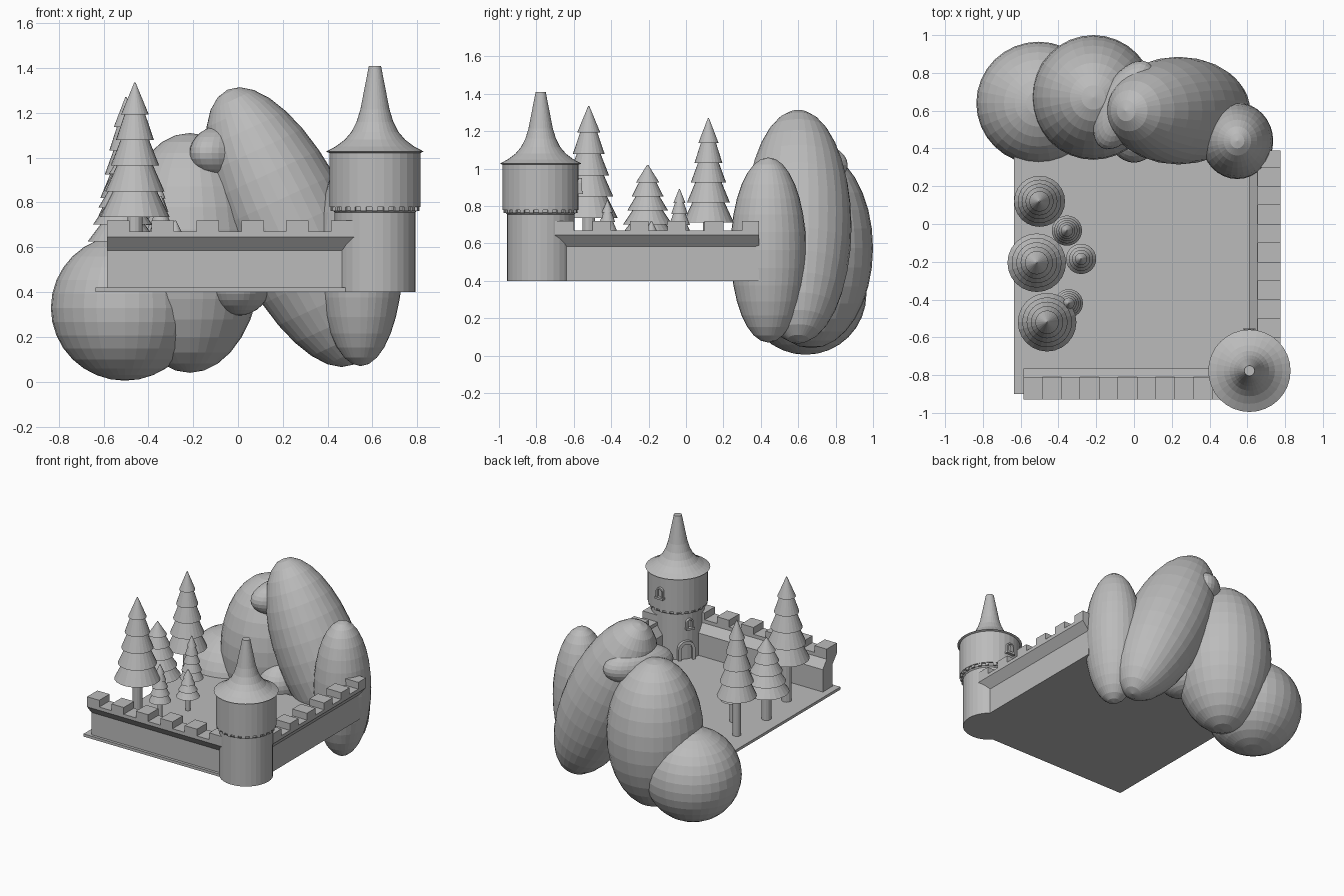
import bpy, bmesh
from math import pi, sin, cos, radians
from mathutils import Matrix, Vector

old = bpy.data.objects.get("Cube")
if old:
    bpy.data.objects.remove(old, do_unlink=True)

stone = bpy.data.materials.new("plain_grey")
stone.use_nodes = True
GREY = (0.5, 0.5, 0.5, 1)
stone.diffuse_color = GREY
stone.node_tree.nodes["Principled BSDF"].inputs["Base Color"].default_value = GREY


def finish(name, bm, matrix=Matrix()):
    bmesh.ops.recalc_face_normals(bm, faces=bm.faces)
    mesh = bpy.data.meshes.new(name)
    bm.to_mesh(mesh)
    bm.free()
    mesh.materials.append(stone)
    obj = bpy.data.objects.new(name, mesh)
    obj.matrix_world = matrix
    bpy.context.collection.objects.link(obj)
    return obj


def add_box(bm, lo, hi):
    lo, hi = Vector(lo), Vector(hi)
    m = Matrix.Translation((lo + hi) / 2) @ Matrix.Diagonal((*(hi - lo), 1))
    bmesh.ops.create_cube(bm, size=1, matrix=m)


def lathe(name, profile, loc, sides=32):
    """Revolve (radius, z) points around a vertical axis and cap the ends."""
    bm = bmesh.new()
    rings = [[bm.verts.new((r * cos(2 * pi * i / sides), r * sin(2 * pi * i / sides), z))
              for i in range(sides)] for r, z in profile]
    for a, b in zip(rings, rings[1:]):
        for i in range(sides):
            j = (i + 1) % sides
            bm.faces.new((a[i], a[j], b[j], b[i]))
    bm.faces.new(rings[0])
    bm.faces.new(rings[-1])
    return finish(name, bm, Matrix.Translation(loc))


def boulder(name, centre, radii, tilt=0, axis='Y'):
    bm = bmesh.new()
    bmesh.ops.create_uvsphere(bm, u_segments=32, v_segments=16, radius=1,
                              matrix=Matrix.Diagonal((*radii, 1)))
    finish(name, bm, Matrix.Translation(centre) @ Matrix.Rotation(radians(tilt), 4, axis))


def wall(name, length, merlons, matrix):
    """Wall along local x, outer side towards -y, top leaning outwards."""
    bm = bmesh.new()
    section = [(0, 0.4), (0, 0.585), (-0.05, 0.645), (-0.05, 0.67),
               (0.07, 0.67), (0.07, 0.645), (0.115, 0.585), (0.115, 0.4)]
    face = bm.faces.new([bm.verts.new((0, y, z)) for y, z in section])
    ext = bmesh.ops.extrude_face_region(bm, geom=[face])
    moved = [v for v in ext["geom"] if isinstance(v, bmesh.types.BMVert)]
    bmesh.ops.translate(bm, verts=moved, vec=(length, 0, 0))
    bm.faces.new([bm.verts.new((0, y, z)) for y, z in section])
    for start in merlons:
        add_box(bm, (start, -0.05, 0.665), (min(start + 0.1, length), 0.07, 0.72))
    finish(name, bm, matrix)


def arch(name, angle, radius, base, width, height, rim, sill=False):
    """Raised arched frame on the tower, facing the given compass angle."""
    bm = bmesh.new()

    def outline(w, top):
        pts = [(-w, 0)] + [(-w * cos(pi * i / 8), top + w * sin(pi * i / 8)) for i in range(9)]
        return pts + [(w, 0)]
    spring = height - width / 2
    outer, inner = outline(width / 2, spring), outline(width / 2 - rim, spring)
    layers = [[bm.verts.new((n, u, v)) for u, v in pts]
              for pts, n in ((outer, -0.03), (outer, 0.02), (inner, 0.02), (inner, -0.03))]
    for a, b in zip(layers, layers[1:]):
        for i in range(len(outer) - 1):
            bm.faces.new((a[i], a[i + 1], b[i + 1], b[i]))
    if sill:
        add_box(bm, (-0.03, -width * 0.6, -0.01), (0.025, width * 0.6, 0.005))
    m = (Matrix.Translation((TOWER[0], TOWER[1], base))
         @ Matrix.Rotation(radians(angle), 4, 'Z') @ Matrix.Translation((radius, 0, 0)))
    finish(name, bm, m)


def tree(name, x, y, top, radius, tiers=5):
    ground, height = 0.42, top - 0.42
    base = ground + 0.345 * height
    step = (top - base) / (tiers + 0.25)
    radii = [radius * (1 - 0.6 * i / (tiers - 1)) for i in range(tiers)]
    profile = [(radius * 0.2, base)]
    for i, r in enumerate(radii):
        z = base + i * step
        profile.append((r, z))
        if i < tiers - 1:
            profile.append((radii[i + 1] * 0.75, z + step))
    profile.append((0.003, top))
    lathe(name + "_foliage", profile, (x, y, 0), 24)
    lathe(name + "_trunk", [(radius * 0.22, ground - 0.01), (radius * 0.22, base + 0.02)], (x, y, 0), 12)


# Courtyard floor
bm = bmesh.new()
add_box(bm, (-0.635, -0.9, 0.4), (0.72, 0.4, 0.42))
finish("courtyard_floor", bm)

# Battlemented walls
wall("front_wall", 1.15, [0.2 * i for i in range(6)], Matrix.Translation((-0.585, -0.88, 0)))
wall("side_wall", 1.09, [0.2 * i for i in range(6)],
     Matrix.Translation((0.725, -0.7, 0)) @ Matrix.Rotation(pi / 2, 4, 'Z'))

# Corner tower
TOWER = (0.611, -0.777, 0)
lathe("tower_base", [(0.18, 0.4), (0.18, 0.79)], TOWER)
lathe("tower_collar", [(0.18, 0.755), (0.19, 0.765), (0.19, 0.79)], TOWER)
lathe("tower_top", [(0.203, 0.78), (0.203, 1.03)], TOWER)
lathe("tower_roof", [(0.2, 1.02), (0.218, 1.027), (0.175, 1.05), (0.135, 1.08), (0.105, 1.115),
                     (0.082, 1.16), (0.065, 1.215), (0.027, 1.41)], TOWER)
bm = bmesh.new()
for i in range(24):
    block = bmesh.ops.create_cube(bm, size=1, matrix=Matrix.Rotation(2 * pi * i / 24, 4, 'Z')
                                  @ Matrix.Translation((0.187, 0, 0.775))
                                  @ Matrix.Diagonal((0.024, 0.025, 0.025, 1)))
finish("tower_corbels", bm, Matrix.Translation(TOWER))
arch("tower_door", 143, 0.18, 0.41, 0.12, 0.15, 0.022)
arch("lower_window", 150, 0.18, 0.65, 0.05, 0.07, 0.01, True)
arch("upper_window", 90, 0.2, 0.875, 0.055, 0.075, 0.01, True)

# Pine trees
tree("back_tree", -0.5, 0.12, 1.27, 0.135)
tree("middle_tree", -0.515, -0.205, 1.02, 0.155)
tree("front_tree", -0.46, -0.52, 1.335, 0.155)
tree("small_back_tree", -0.355, -0.035, 0.89, 0.08)
tree("small_middle_tree", -0.28, -0.185, 0.72, 0.08, 4)
tree("small_front_tree", -0.345, -0.42, 0.83, 0.075)

# Rounded boulders behind the courtyard
boulder("round_boulder", (-0.505, 0.64, 0.33), (0.33, 0.325, 0.325))
boulder("tall_boulder", (-0.215, 0.67, 0.575), (0.325, 0.33, 0.535))
boulder("leaning_boulder", (0.235, 0.6, 0.69), (0.28, 0.285, 0.675), -24.7)
boulder("end_boulder", (0.547, 0.44, 0.565), (0.19, 0.202, 0.495))
boulder("upper_knob", (-0.05, 0.63, 1.02), (0.13, 0.257, 0.13), -28, 'Z')
boulder("lower_knob", (0, 0.52, 0.45), (0.15, 0.195, 0.155))
